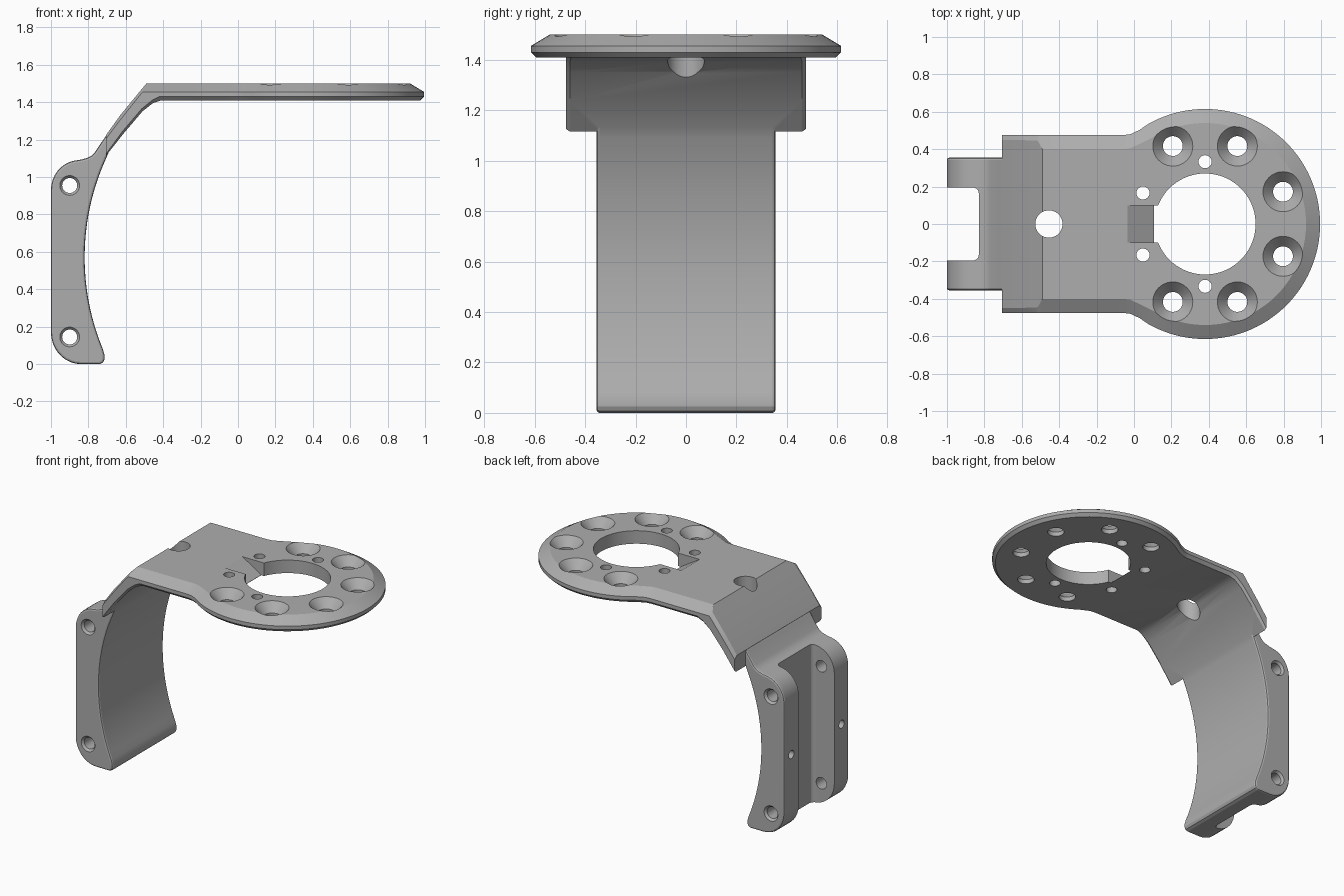
import bpy, bmesh, math
from math import sin, cos, radians, sqrt

cube = bpy.data.objects.get("Cube")
if cube:
    bpy.data.objects.remove(cube, do_unlink=True)

grey = bpy.data.materials.new("bracket grey")
grey.use_nodes = True
grey.diffuse_color = (0.42, 0.42, 0.42, 1)
grey.node_tree.nodes["Principled BSDF"].inputs["Base Color"].default_value = (0.42, 0.42, 0.42, 1)


def loft(name, rings, bevel=0, bevel_test=None, segments=3):
    """Closed solid through equal-length rings, with optional edge rounding."""
    bm = bmesh.new()
    vs = [[bm.verts.new(p) for p in ring] for ring in rings]
    n = len(vs[0])
    for a, b in zip(vs, vs[1:]):
        for i in range(n):
            j = (i + 1) % n
            bm.faces.new((a[i], a[j], b[j], b[i]))
    bm.faces.new(vs[0])
    bm.faces.new(vs[-1])
    bmesh.ops.recalc_face_normals(bm, faces=bm.faces)
    if bevel:
        edges = [e for e in bm.edges if bevel_test(e)]
        bmesh.ops.bevel(bm, geom=edges, offset=bevel, segments=segments,
                        profile=0.5, affect='EDGES')
    mesh = bpy.data.meshes.new(name)
    bm.to_mesh(mesh)
    bm.free()
    mesh.materials.append(grey)
    ob = bpy.data.objects.new(name, mesh)
    bpy.context.collection.objects.link(ob)
    return ob


def extrude_y(name, profile, half, **kw):
    return loft(name, [[(x, y, z) for x, z in profile] for y in (-half, half)], **kw)


def turned(name, base, axis, sections, sides=40):
    """Round solid along an axis from (distance, radius) sections."""
    rings = []
    for d, r in sections:
        ring = []
        for i in range(sides):
            a = 2 * math.pi * i / sides
            u, v = r * cos(a), r * sin(a)
            off = {'X': (d, u, v), 'Y': (u, d, v), 'Z': (u, v, d)}[axis]
            ring.append([b + o for b, o in zip(base, off)])
        rings.append(ring)
    return loft(name, rings)


def combine(target, other, operation):
    other.hide_render = True
    mod = target.modifiers.new("combine", 'BOOLEAN')
    mod.operation, mod.solver, mod.object = operation, 'EXACT', other
    deps = bpy.context.evaluated_depsgraph_get()
    mesh = bpy.data.meshes.new_from_object(target.evaluated_get(deps))
    target.modifiers.clear()
    target.data = mesh
    bpy.data.objects.remove(other, do_unlink=True)


# Round top plate with a straight neck and chamfered rim
DISC_X, DISC_R, NECK = 0.38, 0.615, 0.475
TOP, BOTTOM = 1.5, 1.41


def plate_ring(z, inset, start):
    half = [(start, NECK - inset), (-0.06, NECK - inset),
            (-0.02, NECK + 0.005 - inset), (0.03, NECK + 0.028 - inset)]
    arc = [radians(120 - 3 * i) for i in range(81)]
    r = DISC_R - inset
    pts = half + [(DISC_X + r * cos(a), r * sin(a)) for a in arc]
    pts += [(x, -y) for x, y in reversed(half)]
    return [(x, y, z) for x, y in pts]


bracket = loft("mounting_bracket", [
    plate_ring(BOTTOM, 0.02, -0.42), plate_ring(1.43, 0, -0.43),
    plate_ring(1.455, 0, -0.51), plate_ring(TOP, 0.075, -0.49)])

# Sloping shoulder: inner section (x, z, half width) and its chamfered side
inner = [(-0.49, TOP, 0.40), (-0.515, 1.47, 0.445), (-0.63, 1.33, 0.45),
         (-0.705, 1.225, 0.45), (-0.705, 1.115, 0.46), (-0.61, 1.235, 0.46),
         (-0.51, 1.352, 0.46), (-0.455, 1.395, 0.46), (-0.41, BOTTOM, 0.455),
         (-0.36, 1.46, 0.40)]
side = [(-0.51, 1.455), (-0.525, 1.437), (-0.63, 1.305), (-0.705, 1.205),
        (-0.705, 1.125), (-0.617, 1.245), (-0.515, 1.365), (-0.46, 1.41),
        (-0.42, 1.43), (-0.38, 1.44)]
shoulder = loft("shoulder", [
    [(x, -NECK, z) for x, z in side], [(x, -w, z) for x, z, w in inner],
    [(x, w, z) for x, z, w in inner], [(x, NECK, z) for x, z in side]])
combine(bracket, shoulder, 'UNION')

# Curved leg with a concave inner face
leg = [(-0.66, 1.25), (-0.64, 1.21), (-0.69, 1.135)]
for i in range(25):
    z = 1.09 - i * 0.042
    leg.append((0.46 - sqrt(1.28 ** 2 - (z - 0.57) ** 2), z))
leg += [(-0.714, 0.05), (-0.714, 0.025), (-0.722, 0.008), (-0.74, 0)]
leg += [(-0.84 - 0.16 * sin(radians(a)), 0.17 - 0.17 * cos(radians(a)))
        for a in range(0, 91, 10)]
leg += [(-0.85 - 0.15 * cos(radians(a)), 0.93 + 0.16 * sin(radians(a)))
        for a in range(0, 81, 10)]
leg += [(-0.835, 1.094), (-0.805, 1.103), (-0.782, 1.115), (-0.765, 1.133),
        (-0.72, 1.2), (-0.705, 1.222)]
leg_part = extrude_y("leg", leg, 0.355, bevel=0.012, segments=2,
                     bevel_test=lambda e: abs(e.verts[0].co.y - e.verts[1].co.y) < 0.01)

# Channel down the back of the leg, leaving a tab on each side
channel = loft("channel_cutter", [
    [(-1.1, -0.195, z), (-0.83, -0.195, z), (-0.83, 0.195, z), (-1.1, 0.195, z)]
    for z in (-0.1, 1.3)], bevel=0.03, segments=4,
    bevel_test=lambda e: all(v.co.x > -0.9 for v in e.verts)
    and abs(e.verts[0].co.z - e.verts[1].co.z) > 1)
combine(leg_part, channel, 'DIFFERENCE')
combine(bracket, leg_part, 'UNION')

cutters = []
# Cross holes through the tabs, flared at the outer faces
for z in (0.145, 0.955):
    cutters.append(turned("tab_hole", (-0.9, 0, z), 'Y', [
        (-0.375, 0.07), (-0.34, 0.04), (0.34, 0.04), (0.375, 0.07)], 32))
# Small blind holes in the back of the tabs
for y in (-0.275, 0.275):
    cutters.append(turned("back_hole", (-1, y, 0.55), 'X', [(-0.1, 0.028), (0.12, 0.028)], 24))
# Large centre opening with a ramped notch beside it
cutters.append(turned("centre_hole", (DISC_X, 0, 0), 'Z', [(1.3, 0.27), (1.6, 0.27)], 72))
cutters.append(extrude_y("ramp_notch", [
    (-0.035, TOP), (0.108, BOTTOM + 0.002), (0.108, 1.38), (0.3, 1.38),
    (0.3, 1.55), (-0.035, 1.55)], 0.1))
# Six countersunk screw holes
for a in (22.5, 67.5, 112.5):
    for s in (-1, 1):
        pos = (DISC_X + 0.451 * cos(radians(a)), s * 0.451 * sin(radians(a)), TOP)
        cutters.append(turned("screw_hole", pos, 'Z', [
            (-0.2, 0.053), (-0.06, 0.053), (0, 0.107), (0.05, 0.107)]))
# Four small pin holes
for x, y in ((DISC_X, 0.333), (0.048, 0.166)):
    for s in (-1, 1):
        cutters.append(turned("pin_hole", (x, s * y, 0), 'Z', [(1.3, 0.035), (1.6, 0.035)], 24))
# Cable hole where the plate bends
cutters.append(turned("cable_hole", (-0.455, 0, 0), 'Z', [(1.2, 0.073), (1.6, 0.073)]))
for c in cutters:
    combine(bracket, c, 'DIFFERENCE')

bpy.ops.object.select_all(action='DESELECT')
bracket.select_set(True)
bpy.context.view_layer.objects.active = bracket
bpy.ops.object.shade_smooth_by_angle(angle=radians(22))
